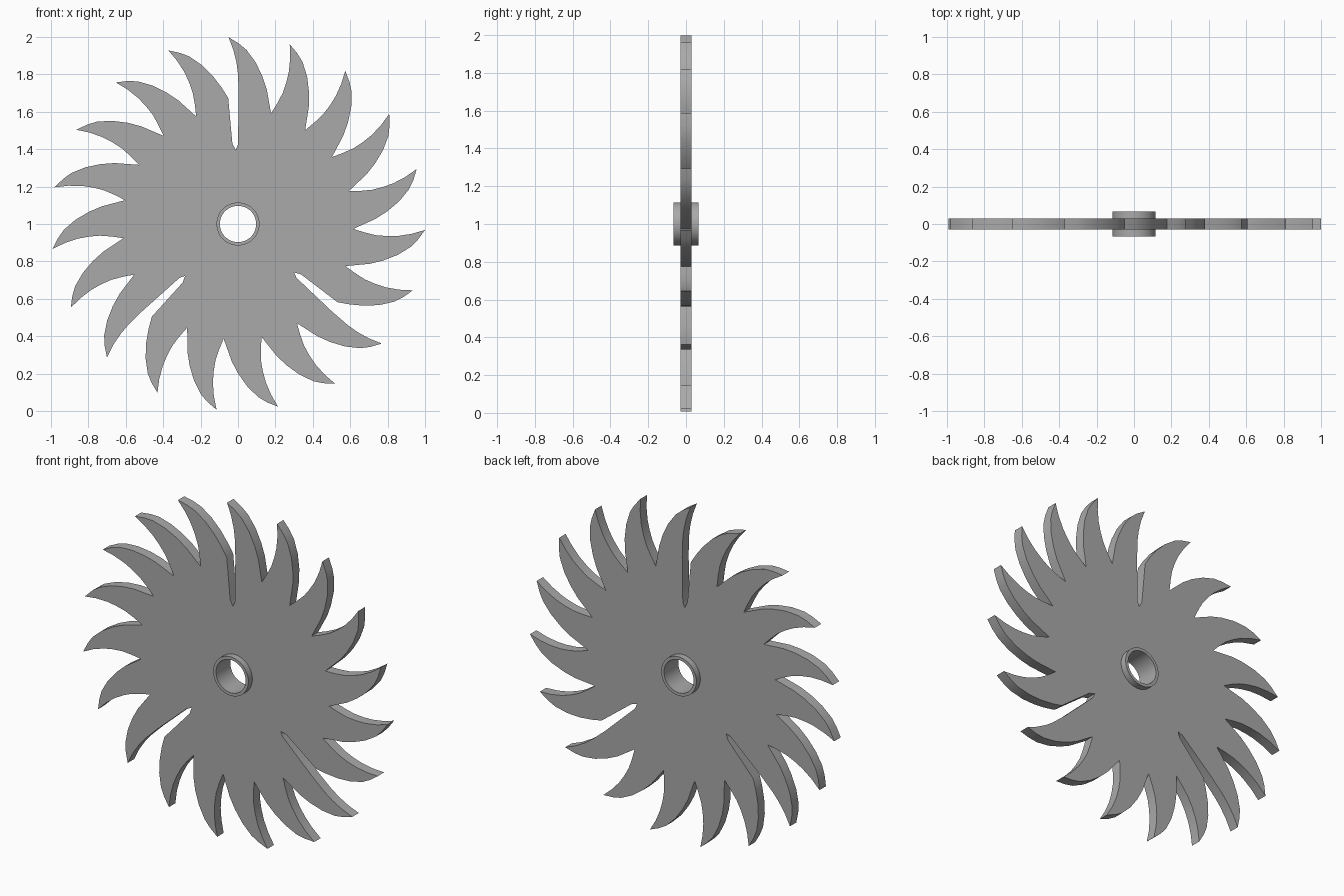
import bpy, bmesh
from math import sin, cos, pi, radians

if "Cube" in bpy.data.objects:
    bpy.data.objects.remove(bpy.data.objects["Cube"])

TEETH = 19
STEP = 360 / TEETH
FIRST = 92.9            # angle of the first tooth tip, degrees
CENTRE = (0, 0, 1)
SLOTTED = {0, 7, 12}    # teeth with a deep relief slot in front

# tooth outline as (radius, degrees from the tip), going clockwise
FRONT = [(.617, -.6), (.68, -2.0), (.74, -2.8), (.80, -2.8), (.86, -2.4), (.93, -1.4)]
SLOT_FRONT = [(.431, 1.1), (.396, -1.1), (.425, -2.9), (.69, -3.2), (.80, -2.9),
              (.86, -2.4), (.93, -1.4)]
BACK = [(1.0, 0), (.966, -3.1), (.932, -5.7), (.87, -9.1), (.80, -12.3), (.735, -15.0)]
SLOT_BACK = [(.676, -17.4)]

# dark grey metal
metal = bpy.data.materials.new("dark_metal")
metal.diffuse_color = (.4, .4, .4, 1)
metal.use_nodes = True
metal.node_tree.nodes["Principled BSDF"].inputs["Base Color"].default_value = metal.diffuse_color


def polar(r, deg):
    return (r * cos(radians(deg)), r * sin(radians(deg)))


def add_loop(curve, pts):
    s = curve.splines.new('POLY')
    s.points.add(len(pts) - 1)
    for p, (x, y) in zip(s.points, pts):
        p.co = (x, y, 0, 1)
    s.use_cyclic_u = True


def finish(name, bm):
    bmesh.ops.recalc_face_normals(bm, faces=bm.faces)
    mesh = bpy.data.meshes.new(name)
    bm.to_mesh(mesh)
    bm.free()
    mesh.materials.append(metal)
    ob = bpy.data.objects.new(name, mesh)
    bpy.context.collection.objects.link(ob)
    ob.location = CENTRE
    ob.rotation_euler = (pi / 2, 0, 0)
    bpy.ops.object.select_all(action='DESELECT')
    ob.select_set(True)
    bpy.context.view_layer.objects.active = ob
    bpy.ops.object.shade_smooth_by_angle(angle=radians(30))


# toothed blade: filled outline with a round hole, extruded
outline = []
for i in range(TEETH):
    shape = (SLOT_FRONT if i in SLOTTED else FRONT) + BACK
    if (i + 1) % TEETH in SLOTTED:
        shape = shape + SLOT_BACK
    outline += [polar(r, FIRST - i * STEP + a) for r, a in shape]
curve = bpy.data.curves.new("blade_outline", 'CURVE')
curve.dimensions = '2D'
curve.fill_mode = 'BOTH'
curve.extrude = .03
add_loop(curve, outline)
add_loop(curve, [polar(.106, k * 7.5) for k in range(48)])
helper = bpy.data.objects.new("blade_outline", curve)
bpy.context.collection.objects.link(helper)
bpy.context.view_layer.update()
deps = bpy.context.evaluated_depsgraph_get()
filled = bpy.data.meshes.new_from_object(helper.evaluated_get(deps))
bpy.data.objects.remove(helper)
bm = bmesh.new()
bm.from_mesh(filled)
bpy.data.meshes.remove(filled)
bmesh.ops.remove_doubles(bm, verts=bm.verts, dist=1e-4)
finish("toothed_blade", bm)

# hub: short tube through the blade
N = 64
bm = bmesh.new()
rings = []
for r, h in [(.115, -.067), (.115, .067), (.097, .067), (.097, -.067)]:
    rings.append([bm.verts.new((*polar(r, k * 360 / N), h)) for k in range(N)])
for j in range(4):
    a, b = rings[j], rings[(j + 1) % 4]
    for k in range(N):
        m = (k + 1) % N
        bm.faces.new((a[k], a[m], b[m], b[k]))
finish("hub", bm)
